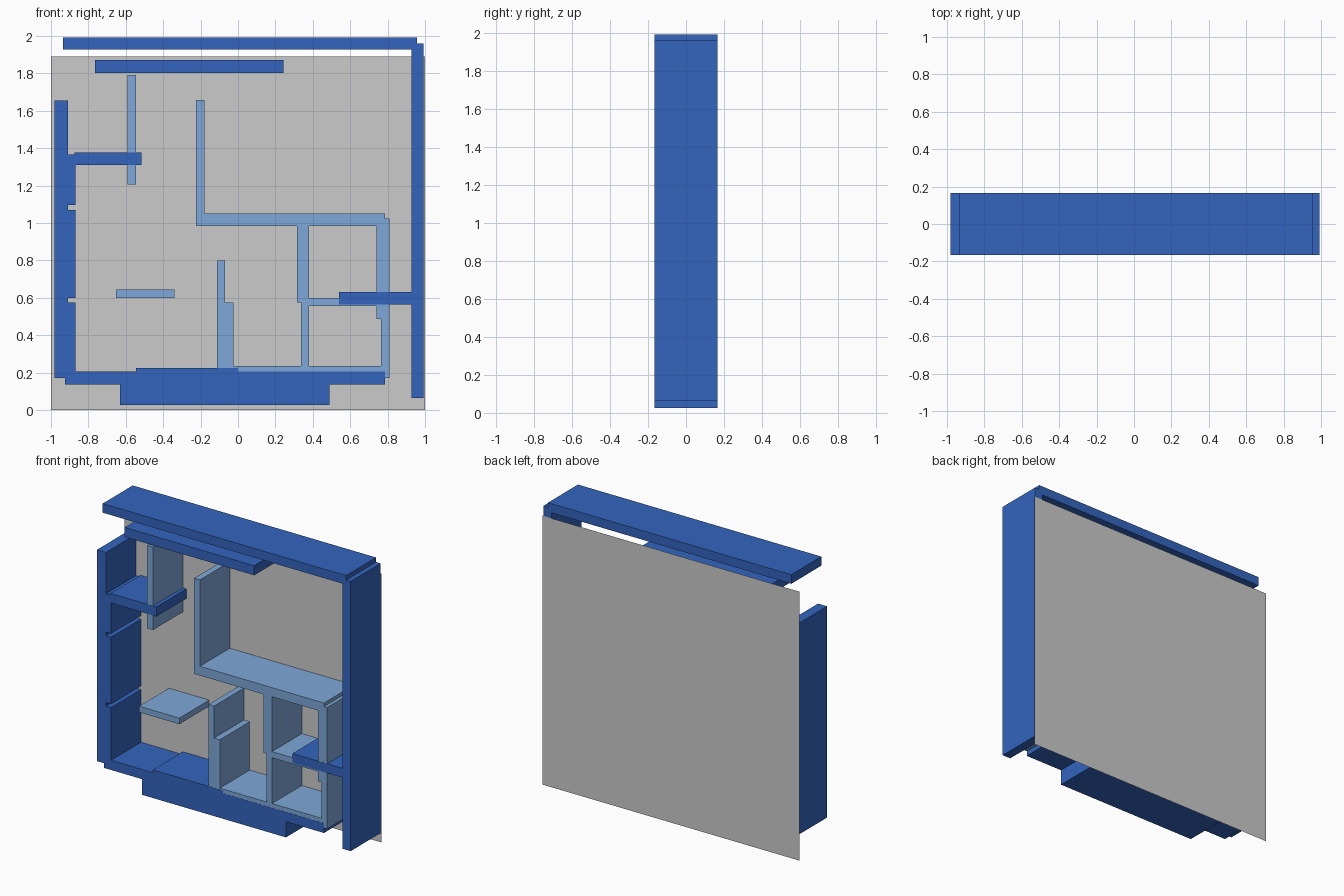
import bpy
import bmesh

if "Cube" in bpy.data.objects:
    bpy.data.objects.remove(bpy.data.objects["Cube"])

FRONT, BACK = -0.167, 0.166


def material(name, color):
    m = bpy.data.materials.new(name)
    m.diffuse_color = color
    m.use_nodes = True
    m.node_tree.nodes["Principled BSDF"].inputs["Base Color"].default_value = m.diffuse_color
    return m


OUTER = material("outer_blue", (0.033, 0.13, 0.52, 1))
INNER = material("inner_blue", (0.21, 0.39, 0.69, 1))


def extrude_outline(name, points, mat, front=FRONT):
    """Extrude an x/z outline along y from front to back."""
    bm = bmesh.new()
    face = bm.faces.new([bm.verts.new((x, front, z)) for x, z in points])
    out = bmesh.ops.extrude_face_region(bm, geom=[face])
    moved = [v for v in out["geom"] if isinstance(v, bmesh.types.BMVert)]
    bmesh.ops.translate(bm, verts=moved, vec=(0, BACK - front, 0))
    bmesh.ops.recalc_face_normals(bm, faces=bm.faces)
    mesh = bpy.data.meshes.new(name)
    bm.to_mesh(mesh)
    bm.free()
    mesh.materials.append(mat)
    obj = bpy.data.objects.new(name, mesh)
    bpy.context.collection.objects.link(obj)
    return obj


def slab(name, x0, x1, z0, z1, mat, front=FRONT):
    return extrude_outline(name, [(x0, z0), (x1, z0), (x1, z1), (x0, z1)], mat, front)


# Flat backing sheet
mesh = bpy.data.meshes.new("back_panel")
mesh.from_pydata([(-1, 0.167, 0), (1, 0.167, 0), (1, 0.167, 1.89), (-1, 0.167, 1.89)],
                 [], [(0, 3, 2, 1)])
bpy.context.collection.objects.link(bpy.data.objects.new("back_panel", mesh))

# Outer left wall, with two narrow notches on its inner side
extrude_outline("left_wall", [
    (-0.98, 0.17), (-0.87, 0.17), (-0.87, 0.575), (-0.91, 0.575), (-0.91, 0.60),
    (-0.87, 0.60), (-0.87, 1.07), (-0.91, 1.07), (-0.91, 1.095), (-0.87, 1.095),
    (-0.87, 1.365), (-0.91, 1.365), (-0.91, 1.655), (-0.98, 1.655)], OUTER)

# Outer floor: stepped block underneath, raised strip on top
extrude_outline("bottom_wall", [
    (-0.925, 0.137), (-0.63, 0.137), (-0.63, 0.027), (0.49, 0.027), (0.49, 0.137),
    (0.785, 0.137), (0.785, 0.205), (0.0, 0.205), (0.0, 0.225), (-0.545, 0.225),
    (-0.545, 0.205), (-0.925, 0.205)], OUTER)

# Remaining outer walls
for name, *box in [
    ("top_wall", -0.935, 0.957, 1.928, 1.992),
    ("right_wall", 0.928, 0.993, 0.065, 1.96),
    ("upper_inner_wall", -0.765, 0.243, 1.803, 1.87),
    ("left_branch_wall", -0.875, -0.517, 1.31, 1.377),
    ("right_branch_wall", 0.54, 0.93, 0.565, 0.63),
]:
    slab(name, *box, OUTER)

# Thin inner partitions, set back a hair so crossings stay clean
INSET = FRONT + 0.001
for name, *box in [
    ("upper_left_partition", -0.59, -0.545, 1.207, 1.79),
    ("free_partition", -0.653, -0.34, 0.60, 0.643),
    ("lower_partition", -0.07, 0.81, 0.172, 0.235),
    ("cell_divider", 0.34, 0.80, 0.556, 0.60),
]:
    slab(name, *box, INNER, INSET)

# L-shaped and stepped inner partitions
extrude_outline("corner_partition", [
    (-0.225, 0.985), (0.785, 0.985), (0.785, 1.05), (-0.18, 1.05),
    (-0.18, 1.657), (-0.225, 1.657)], INNER, INSET)
extrude_outline("right_partition", [
    (0.765, 0.172), (0.81, 0.172), (0.81, 1.025), (0.74, 1.025),
    (0.74, 0.487), (0.765, 0.487)], INNER, INSET)
extrude_outline("middle_partition", [
    (0.338, 0.20), (0.38, 0.20), (0.38, 1.0), (0.315, 1.0),
    (0.315, 0.575), (0.338, 0.575)], INNER, INSET)
extrude_outline("left_partition", [
    (-0.112, 0.20), (-0.025, 0.20), (-0.025, 0.575), (-0.07, 0.575),
    (-0.07, 0.80), (-0.112, 0.80)], INNER, INSET)
